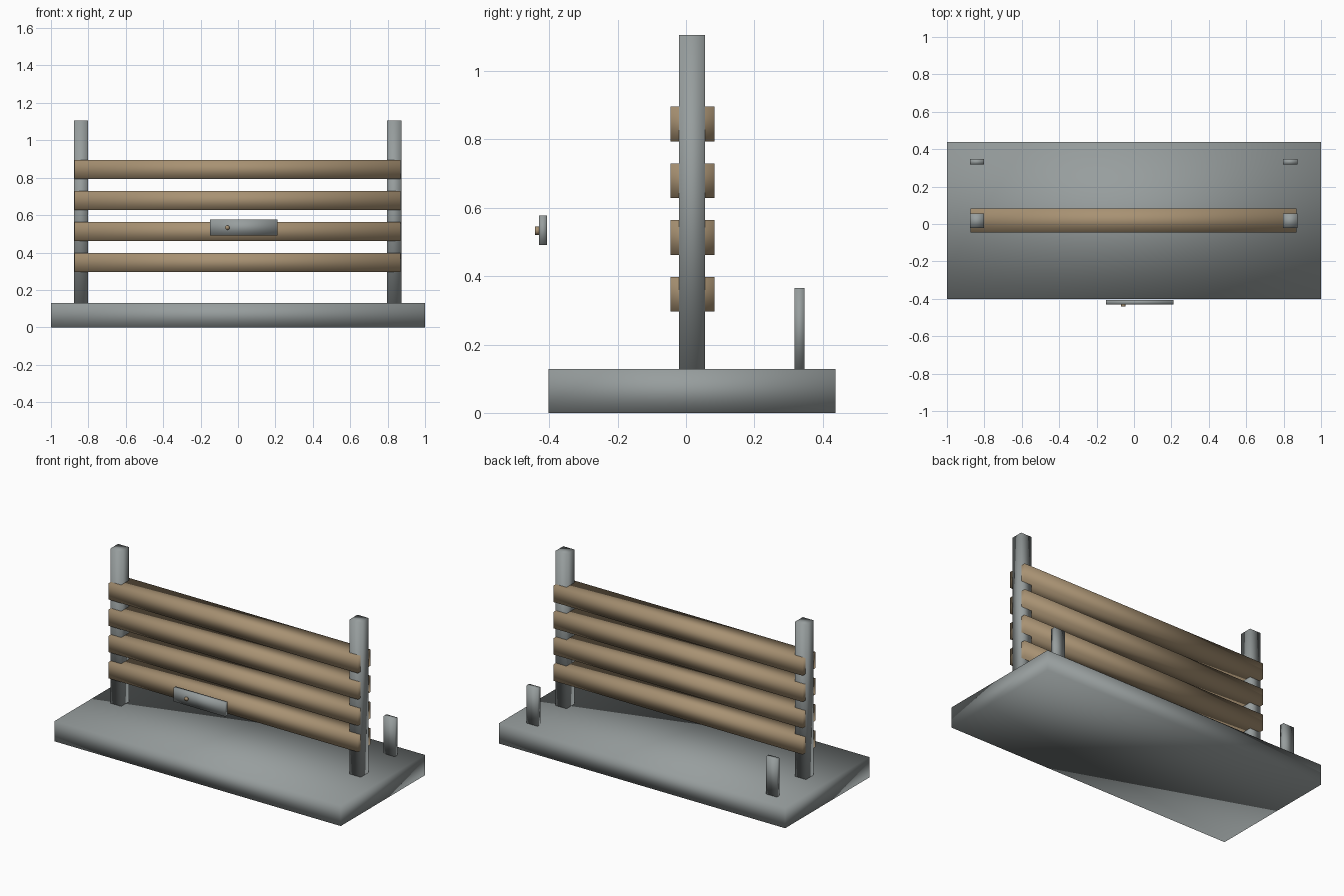
import bpy
import math

if "Cube" in bpy.data.objects:
    bpy.data.objects.remove(bpy.data.objects["Cube"], do_unlink=True)


def make_material(name, rgb):
    mat = bpy.data.materials.new(name)
    mat.use_nodes = True
    mat.diffuse_color = (*rgb, 1)
    mat.node_tree.nodes["Principled BSDF"].inputs["Base Color"].default_value = (*rgb, 1)
    return mat


grey = make_material("steel grey", (0.31, 0.34, 0.34))
wood = make_material("wood brown", (0.39, 0.285, 0.17))


def finish(name, mat):
    """Name and colour the active object, with soft shading over its edges."""
    obj = bpy.context.object
    obj.name = name
    obj.data.materials.append(mat)
    bpy.ops.object.shade_smooth()


def box(name, xs, ys, zs, mat):
    """Box given by its extent along each axis."""
    spans = (xs, ys, zs)
    bpy.ops.mesh.primitive_cube_add(size=1, location=[sum(s) / 2 for s in spans])
    bpy.context.object.scale = [s[1] - s[0] for s in spans]
    bpy.ops.object.transform_apply(location=False, rotation=False, scale=True)
    finish(name, mat)


BASE_TOP = 0.129

# Base slab
box("base", (-1, 1), (-0.402, 0.438), (0, BASE_TOP), grey)

# Tall posts and the short pegs behind them
for side, xs in (("right", (-0.878, -0.802)), ("left", (0.796, 0.873))):
    box(side + "_post", xs, (-0.021, 0.056), (BASE_TOP, 1.106), grey)
    box(side + "_peg", xs, (0.318, 0.347), (BASE_TOP, 0.366), grey)

# Four evenly spaced rails
for i in range(4):
    z = 0.296 + i * 0.166
    box(f"rail_{i + 1}", (-0.874, 0.87), (-0.045, 0.083), (z, z + 0.102), wood)

# Floating latch plate with its small knob
box("latch_plate", (-0.15, 0.211), (-0.43, -0.407), (0.491, 0.577), grey)
bpy.ops.mesh.primitive_cylinder_add(
    vertices=12, radius=0.012, depth=0.012,
    location=(-0.057, -0.435, 0.533), rotation=(math.pi / 2, 0, 0))
finish("latch_knob", wood)
